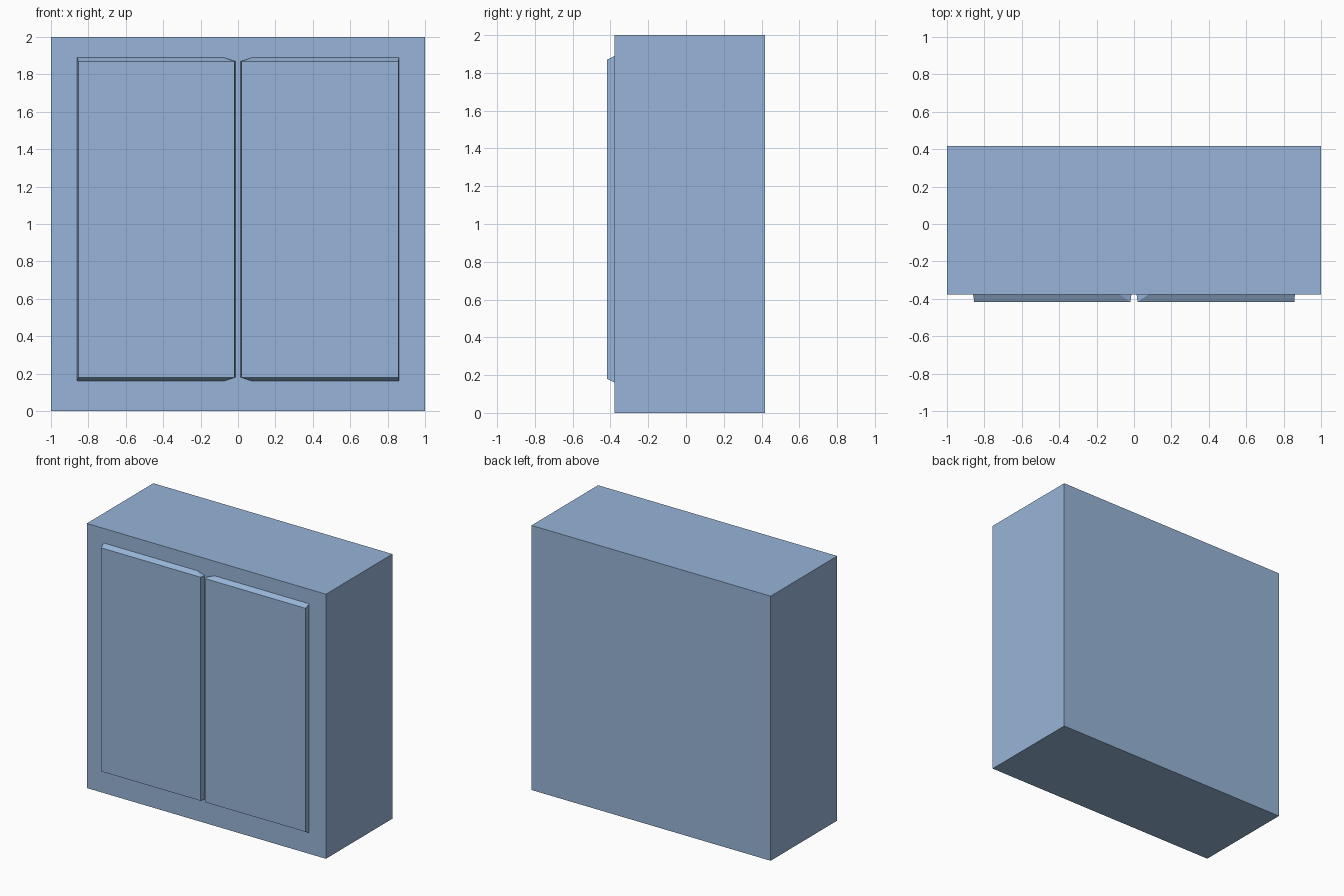
import bpy, bmesh

if "Cube" in bpy.data.objects:
    bpy.data.objects.remove(bpy.data.objects["Cube"])

BODY_FRONT, BACK, DOOR_FRONT = -0.378, 0.417, -0.417

# Slate blue paint shared by all parts
paint = bpy.data.materials.new("slate_blue")
paint.diffuse_color = (0.31, 0.46, 0.69, 1)
paint.use_nodes = True
paint.node_tree.nodes["Principled BSDF"].inputs["Base Color"].default_value = paint.diffuse_color


def make_object(name, bm):
    bmesh.ops.recalc_face_normals(bm, faces=bm.faces)
    mesh = bpy.data.meshes.new(name)
    bm.to_mesh(mesh)
    bm.free()
    mesh.materials.append(paint)
    obj = bpy.data.objects.new(name, mesh)
    bpy.context.collection.objects.link(obj)
    return obj


# Cabinet body: one plain box
def make_body():
    bm = bmesh.new()
    bmesh.ops.create_cube(bm, size=1)
    for v in bm.verts:
        v.co.x *= 2
        v.co.y = BACK if v.co.y > 0 else BODY_FRONT
        v.co.z = 2 if v.co.z > 0 else 0
    make_object("cabinet_body", bm)


# Raised door panel: bevelled slab whose inner base corners are clipped
def make_door(name, side, outer_front):
    base = [(0.86, 0.16), (0.075, 0.16), (0.014, 0.18),
            (0.014, 1.87), (0.075, 1.89), (0.86, 1.89)]
    front = [(outer_front, 0.18), (0.02, 0.18), (0.02, 1.87), (outer_front, 1.87)]
    bm = bmesh.new()
    b = [bm.verts.new((side * x, BODY_FRONT, z)) for x, z in base]
    f = [bm.verts.new((side * x, DOOR_FRONT, z)) for x, z in front]
    faces = [f, b,
             (b[0], b[1], f[1], f[0]),   # bottom slope
             (b[1], b[2], f[1]),         # lower clipped corner
             (b[2], b[3], f[2], f[1]),   # inner side
             (b[3], b[4], f[2]),         # upper clipped corner
             (b[4], b[5], f[3], f[2]),   # top slope
             (b[5], b[0], f[0], f[3])]   # outer side
    for verts in faces:
        bm.faces.new(verts)
    make_object(name, bm)


make_body()
make_door("left_door", -1, 0.854)
make_door("right_door", 1, 0.858)
